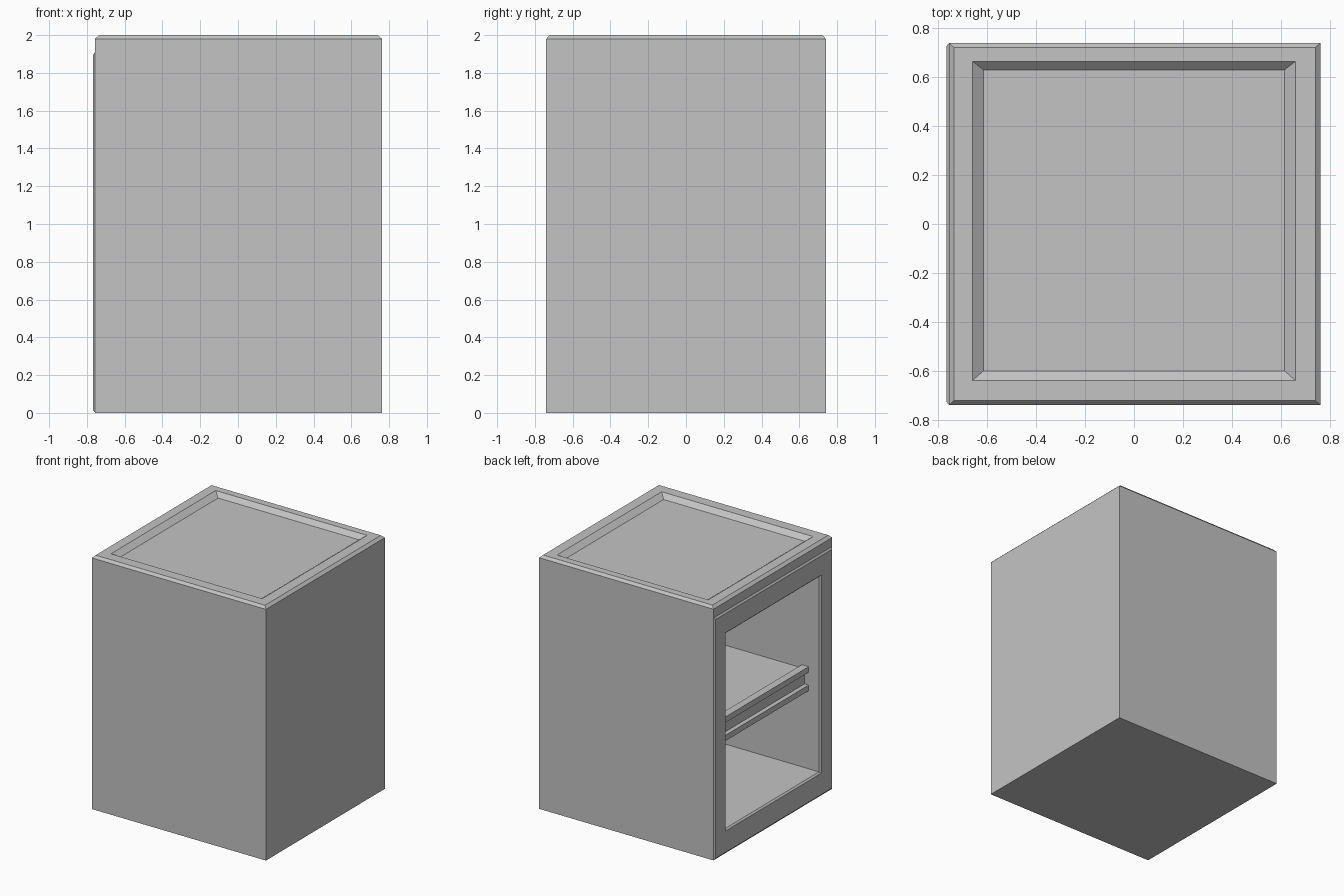
import bpy, bmesh
from mathutils import Vector

if "Cube" in bpy.data.objects:
    bpy.data.objects.remove(bpy.data.objects["Cube"], do_unlink=True)

grey = bpy.data.materials.new("plain grey")
grey.use_nodes = True
colour = (0.55, 0.55, 0.55, 1)
grey.diffuse_color = colour
grey.node_tree.nodes["Principled BSDF"].inputs["Base Color"].default_value = colour


def finish(name, bm):
    bmesh.ops.remove_doubles(bm, verts=bm.verts, dist=0.0005)
    bmesh.ops.recalc_face_normals(bm, faces=bm.faces)
    mesh = bpy.data.meshes.new(name)
    bm.to_mesh(mesh)
    bm.free()
    mesh.materials.append(grey)
    obj = bpy.data.objects.new(name, mesh)
    bpy.context.collection.objects.link(obj)
    return obj


def ring(bm, axis, depth, u, v):
    """Rectangle of vertices across the given axis."""
    corners = [(u[0], v[0]), (u[1], v[0]), (u[1], v[1]), (u[0], v[1])]
    if axis == "z":
        return [bm.verts.new((a, b, depth)) for a, b in corners]
    return [bm.verts.new((depth, a, b)) for a, b in corners]


def inset(span, amount):
    return (span[0] + amount, span[1] - amount)


def loft(bm, rings, cap_start, cap_end):
    for low, high in zip(rings, rings[1:]):
        for i in range(4):
            j = (i + 1) % 4
            bm.faces.new((low[i], low[j], high[j], high[i]))
    if cap_start:
        bm.faces.new(rings[0])
    if cap_end:
        bm.faces.new(rings[-1])


X, Y = (-0.757, 0.762), (-0.74, 0.74)
WALL_TOP = 1.98

# Cabinet shell with chamfered rim and sunken top panel
bm = bmesh.new()
loft(bm, [
    ring(bm, "z", 0, X, Y),
    ring(bm, "z", WALL_TOP, X, Y),
    ring(bm, "z", 2.0, inset(X, 0.021), inset(Y, 0.018)),
    ring(bm, "z", 2.0, (-0.66, 0.66), (-0.64, 0.665)),
    ring(bm, "z", 1.966, (-0.615, 0.615), (-0.60, 0.63)),
], True, True)
bm.faces.ensure_lookup_table()
open_side = min(bm.faces, key=lambda f: f.calc_center_median().x)
bmesh.ops.delete(bm, geom=[open_side], context="FACES_ONLY")

# Raised mitred frame around the opening, leading into the hollow interior
frame_z = (0.0, 1.91)
room_y, room_z = (-0.585, 0.585), (0.19, 1.728)
loft(bm, [
    ring(bm, "x", X[0], Y, (0, WALL_TOP)),
    ring(bm, "x", X[0], inset(Y, 0.002), (0.002, 1.91)),
    ring(bm, "x", -0.767, inset(Y, 0.014), inset(frame_z, 0.014)),
    ring(bm, "x", -0.762, inset(room_y, -0.012), inset(room_z, -0.012)),
    ring(bm, "x", -0.75, room_y, room_z),
    ring(bm, "x", 0.62, room_y, room_z),
], False, True)
finish("cabinet", bm)

# Shelf with an upper and a lower lip along its open edge
bm = bmesh.new()
profile = [(0.62, 0.97), (-0.60, 0.97), (-0.60, 0.995), (-0.66, 0.995),
           (-0.66, 0.95), (-0.625, 0.95), (-0.625, 0.85), (-0.66, 0.85),
           (-0.66, 0.805), (0.62, 0.805)]
edge = bm.faces.new([bm.verts.new((x, room_y[0], z)) for x, z in profile])
sweep = bmesh.ops.extrude_face_region(bm, geom=[edge], use_keep_orig=True)
moved = [g for g in sweep["geom"] if isinstance(g, bmesh.types.BMVert)]
bmesh.ops.translate(bm, verts=moved, vec=Vector((0, room_y[1] - room_y[0], 0)))
finish("shelf", bm)
